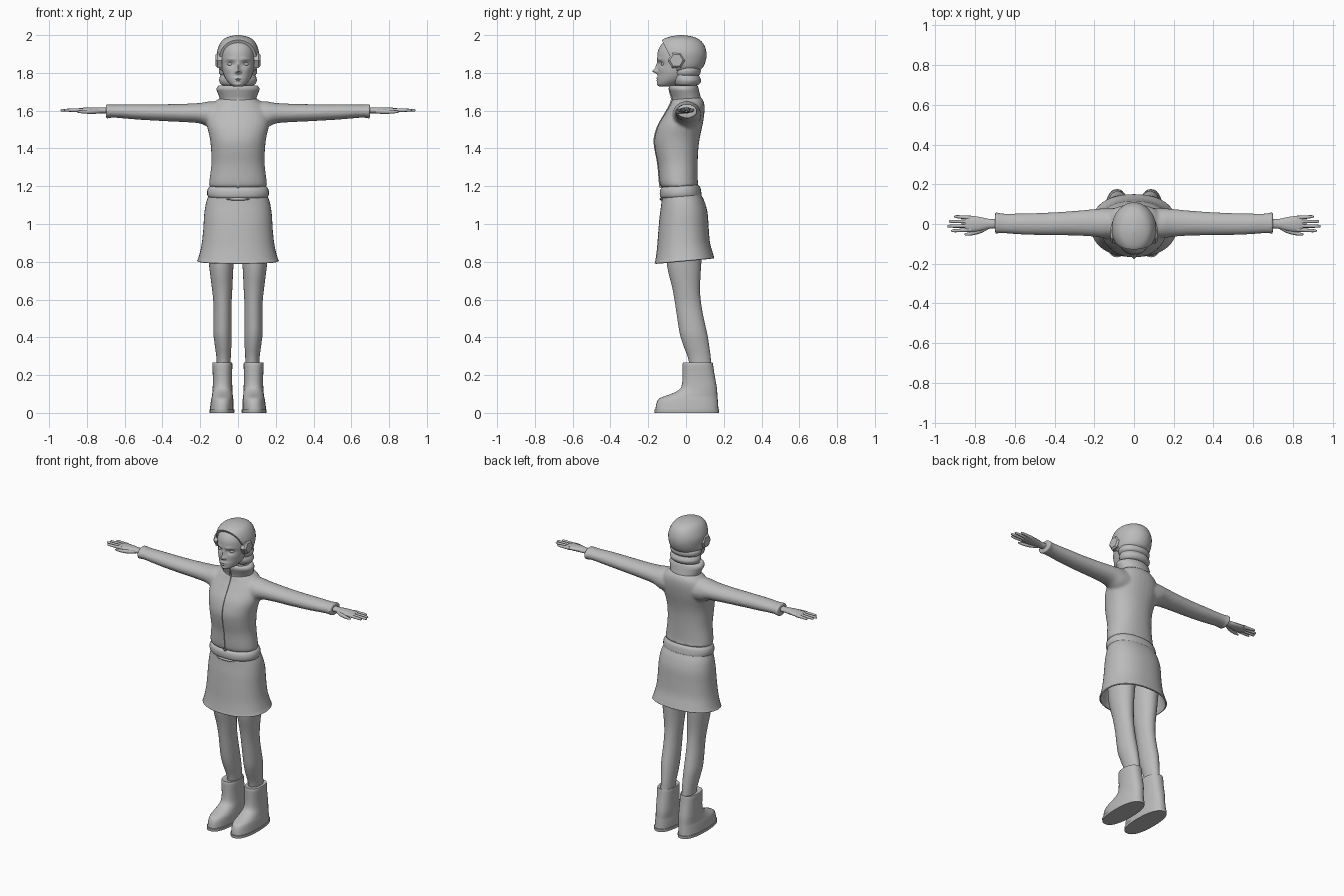
import bpy, bmesh, math
from mathutils import Vector

mat = bpy.data.materials.new("plain grey")
mat.diffuse_color = (0.5, 0.5, 0.5, 1)


def finish(name, bm, angle=40):
    bmesh.ops.recalc_face_normals(bm, faces=bm.faces)
    me = bpy.data.meshes.new(name)
    bm.to_mesh(me)
    bm.free()
    ob = bpy.data.objects.new(name, me)
    bpy.context.collection.objects.link(ob)
    me.materials.append(mat)
    bpy.ops.object.select_all(action='DESELECT')
    ob.select_set(True)
    bpy.context.view_layer.objects.active = ob
    bpy.ops.object.shade_smooth_by_angle(angle=math.radians(angle))
    return ob


def smooth_rings(rings, steps):
    """Catmull-Rom between the given rings."""
    out = []
    for i in range(len(rings) - 1):
        p = [rings[max(0, min(len(rings) - 1, i + k))] for k in (-1, 0, 1, 2)]
        for s in range(steps):
            t = s / steps
            out.append([0.5 * (2 * b + (c - a) * t + (2 * a - 5 * b + 4 * c - d) * t * t
                               + (3 * b - a - 3 * c + d) * t ** 3) for a, b, c, d in zip(*p)])
    return out + [list(rings[-1])]


def loft(bm, rings, axis='z', side=1, segs=32, steps=4, power=1.0, tilt=0, caps=(True, True)):
    """Ring = position on the axis, then low/high across each other direction."""
    loops = []
    for pos, a0, a1, b0, b1 in smooth_rings(rings, steps):
        loop = []
        for i in range(segs):
            t = 2 * math.pi * i / segs
            c, s = math.cos(t), math.sin(t)
            a = (a0 + a1) / 2 + (a1 - a0) / 2 * math.copysign(abs(c) ** power, c)
            b = (b0 + b1) / 2 + (b1 - b0) / 2 * math.copysign(abs(s) ** power, s)
            co = (side * a, b, pos + tilt * b) if axis == 'z' else (side * pos, a, b)
            loop.append(bm.verts.new(co))
        loops.append(loop)
    for l0, l1 in zip(loops, loops[1:]):
        for i in range(segs):
            j = (i + 1) % segs
            bm.faces.new((l0[i], l0[j], l1[j], l1[i]))
    for cap, loop in zip(caps, (loops[0], loops[-1])):
        if cap:
            bm.faces.new(loop)


def ball(bm, loc, size):
    r = bmesh.ops.create_uvsphere(bm, u_segments=16, v_segments=10, radius=1)
    for v in r['verts']:
        v.co = Vector(loc) + Vector(v.co[k] * size[k] for k in range(3))


# Jacket: torso and sleeves fused into one smooth surface
torso = [(1.20, -.153, .153, -.13, .067), (1.23, -.152, .152, -.14, .062), (1.32, -.141, .141, -.148, .062),
         (1.40, -.143, .143, -.163, .066), (1.46, -.15, .15, -.167, .075), (1.53, -.165, .165, -.148, .09),
         (1.59, -.16, .16, -.112, .098), (1.635, -.135, .135, -.085, .096), (1.665, -.098, .098, -.073, .082)]
sleeve = [(0.05, -.07, .08, 1.50, 1.64), (.14, -.072, .08, 1.505, 1.65), (.20, -.064, .075, 1.532, 1.641),
          (.30, -.058, .066, 1.54, 1.636), (.42, -.057, .058, 1.546, 1.634), (.55, -.054, .054, 1.554, 1.634),
          (.66, -.047, .053, 1.563, 1.632), (.70, -.05, .062, 1.556, 1.637)]
bm = bmesh.new()
loft(bm, torso, power=.9, tilt=.06)
for s in (1, -1):
    loft(bm, sleeve, 'x', s)
jacket = finish("jacket", bm)
m = jacket.modifiers.new("fuse", 'REMESH')
m.mode, m.voxel_size, m.use_smooth_shade = 'VOXEL', .008, True
m = jacket.modifiers.new("soften", 'SMOOTH')
m.factor, m.iterations = .5, 6

# Rolled collar
bm = bmesh.new()
loft(bm, [(1.635, -.098, .098, -.078, .085), (1.66, -.096, .096, -.073, .08), (1.69, -.106, .106, -.082, .073),
          (1.715, -.114, .114, -.09, .067), (1.732, -.102, .102, -.085, .06), (1.728, -.08, .08, -.07, .045),
          (1.69, -.07, .07, -.06, .04)])
finish("collar", bm)

# Front zip: narrow strip following the chest profile
bm = bmesh.new()
path = [(1.19, -.141), (1.23, -.145), (1.32, -.153), (1.40, -.168), (1.455, -.171),
        (1.52, -.152), (1.58, -.118), (1.63, -.09), (1.66, -.08), (1.69, -.087), (1.72, -.094)]
rows = [[bm.verts.new((x, y + dy, z)) for x, dy in ((-.006, .012), (-.004, 0), (.004, 0), (.006, .012))]
        for z, y in smooth_rings(path, 3)]
for r0, r1 in zip(rows, rows[1:]):
    for i in range(3):
        bm.faces.new((r0[i], r0[i + 1], r1[i + 1], r1[i]))
finish("zip", bm)

# Skirt with an open hem
bm = bmesh.new()
loft(bm, [(.806, -.216, .216, -.166, .15), (.83, -.207, .207, -.161, .143), (.89, -.193, .193, -.153, .127),
          (.97, -.184, .184, -.147, .12), (1.05, -.179, .179, -.14, .114), (1.11, -.17, .17, -.132, .098),
          (1.15, -.158, .158, -.128, .08), (1.19, -.15, .15, -.125, .07)],
     segs=48, power=.88, tilt=.09, caps=(False, True))
skirt = finish("skirt", bm)
m = skirt.modifiers.new("cloth", 'SOLIDIFY')
m.thickness, m.offset = .008, -1

# Soft waistband and the fold under it
bm = bmesh.new()
loft(bm, [(1.138, -.15, .15, -.12, .075), (1.15, -.161, .161, -.135, .082), (1.17, -.164, .164, -.139, .08),
          (1.19, -.159, .159, -.136, .075), (1.203, -.148, .148, -.125, .065)], power=.9, tilt=.06)
finish("waistband", bm)
bm = bmesh.new()
ball(bm, (0, -.128, 1.132), (.062, .012, .008))
finish("waist_fold", bm)

# Legs and boots, one per side
leg = [(.25, .04, .112, .02, .135), (.30, .038, .115, .008, .13), (.36, .035, .123, -.015, .122),
       (.42, .034, .13, -.033, .112), (.50, .034, .13, -.046, .094), (.58, .034, .13, -.058, .08),
       (.66, .03, .138, -.072, .074), (.78, .024, .153, -.1, .08), (.92, .012, .165, -.105, .09)]
boot = [(.016, .023, .149, -.162, .172), (.045, .023, .146, -.158, .17), (.072, .025, .142, -.147, .168),
        (.084, .027, .139, -.125, .167), (.098, .028, .137, -.085, .166), (.115, .029, .135, -.048, .165),
        (.135, .03, .134, -.026, .163), (.17, .031, .133, -.019, .157), (.215, .031, .134, -.018, .149),
        (.25, .03, .136, -.018, .144), (.266, .032, .134, -.015, .141), (.262, .042, .12, 0, .135)]
sole = [(0, .02, .151, -.166, .175), (.018, .019, .152, -.168, .176), (.0185, .026, .145, -.16, .17)]
for side, label in ((1, "left"), (-1, "right")):
    bm = bmesh.new()
    loft(bm, leg, side=side)
    finish(label + "_leg", bm)
    bm = bmesh.new()
    loft(bm, boot, side=side, steps=2, power=.85)
    finish(label + "_boot", bm, 60)
    bm = bmesh.new()
    loft(bm, sole, side=side, steps=1, power=.85)
    finish(label + "_sole", bm)

    # Hand: palm, four fingers and thumb
    bm = bmesh.new()
    loft(bm, [(.64, -.024, .026, 1.582, 1.618), (.72, -.023, .025, 1.585, 1.617), (.76, -.032, .032, 1.586, 1.618),
              (.80, -.039, .039, 1.587, 1.617), (.835, -.038, .04, 1.59, 1.614), (.85, -.03, .034, 1.594, 1.61)],
         'x', side, 16)
    for y0, y1, tip in ((-.029, -.034, .92), (-.009, -.011, .94), (.012, .013, .932), (.031, .037, .905)):
        loft(bm, [(.82, y0 - .0105, y0 + .0105, 1.591, 1.613),
                  (.86, (y0 + y1) / 2 - .009, (y0 + y1) / 2 + .009, 1.593, 1.611),
                  (tip - .012, y1 - .0075, y1 + .0075, 1.595, 1.61), (tip, y1 - .003, y1 + .003, 1.599, 1.606)],
             'x', side, 10, 3)
    loft(bm, [(.73, -.024, -.002, 1.585, 1.608), (.77, -.046, -.018, 1.582, 1.606), (.81, -.056, -.037, 1.584, 1.604),
              (.84, -.059, -.044, 1.587, 1.601), (.852, -.056, -.049, 1.591, 1.597)], 'x', side, 10, 3)
    finish(label + "_hand", bm)

    # Eye
    bm = bmesh.new()
    ball(bm, (side * .04, -.119, 1.846), (.017, .014, .010))
    finish(label + "_eye", bm)

    # Angular pad over the ear
    bm = bmesh.new()
    loft(bm, [(.085, -.097, -.005, 1.82, 1.912), (.108, -.097, -.005, 1.82, 1.912),
              (.118, -.086, -.016, 1.832, 1.901)], 'x', side, 6, 1)
    finish(label + "_ear_pad", bm, 30)

# Neck
bm = bmesh.new()
loft(bm, [(1.65, -.06, .06, -.055, .05), (1.72, -.052, .052, -.055, .045), (1.80, -.05, .05, -.06, .05)])
finish("neck", bm)

# Head, with facial features pushed in and out: x, z, width, height, depth
bm = bmesh.new()
loft(bm, [(1.728, -.024, .024, -.14, -.075), (1.74, -.042, .042, -.15, -.04), (1.765, -.063, .063, -.151, .01),
          (1.80, -.079, .079, -.148, .05), (1.84, -.088, .088, -.148, .075), (1.88, -.092, .092, -.152, .088),
          (1.92, -.09, .09, -.147, .09), (1.955, -.076, .076, -.126, .075), (1.98, -.045, .045, -.09, .04)],
     segs=96, steps=6, power=.95)
features = [(0, 1.808, .012, .011, -.027), (0, 1.83, .008, .022, -.014), (0, 1.772, .022, .005, -.007),
            (0, 1.760, .018, .005, -.007), (0, 1.766, .022, .002, .004), (0, 1.738, .02, .01, -.004)]
for s in (1, -1):
    features += [(s * .04, 1.848, .02, .013, .013), (s * .013, 1.804, .006, .006, -.008),
                 (s * .035, 1.872, .024, .007, -.005), (s * .05, 1.815, .018, .016, -.003)]
for v in bm.verts:
    if v.co.y < -.06:
        v.co.y += sum(d * math.exp(-((v.co.x - x) / w) ** 2 - ((v.co.z - z) / h) ** 2)
                      for x, z, w, h, d in features)
finish("head", bm, 60)

# Hair cap, cut on a slant to frame the face
bm = bmesh.new()
loft(bm, [(1.81, -.085, .085, -.12, .065), (1.83, -.103, .103, -.14, .09), (1.87, -.11, .11, -.15, .106),
          (1.91, -.111, .111, -.155, .108), (1.95, -.098, .098, -.148, .095), (1.978, -.077, .077, -.122, .068),
          (1.993, -.045, .045, -.08, .03), (2.0, -.008, .008, -.04, -.015)], segs=40)
bmesh.ops.bisect_plane(bm, geom=bm.verts[:] + bm.edges[:] + bm.faces[:], plane_co=(0, -.122, 1.962),
                       plane_no=(0, -.9, -.44), clear_outer=True)
bmesh.ops.holes_fill(bm, edges=[e for e in bm.edges if e.is_boundary])
finish("hair_cap", bm)

# Two rolls of hair at the nape
bm = bmesh.new()
loft(bm, [(1.732, -.075, .075, -.05, .05), (1.74, -.091, .091, -.062, .07), (1.76, -.1, .1, -.07, .08),
          (1.779, -.096, .096, -.07, .073), (1.787, -.092, .092, -.07, .068), (1.797, -.099, .099, -.076, .076),
          (1.815, -.101, .101, -.078, .078), (1.832, -.092, .092, -.07, .07)])
finish("hair_rolls", bm)
